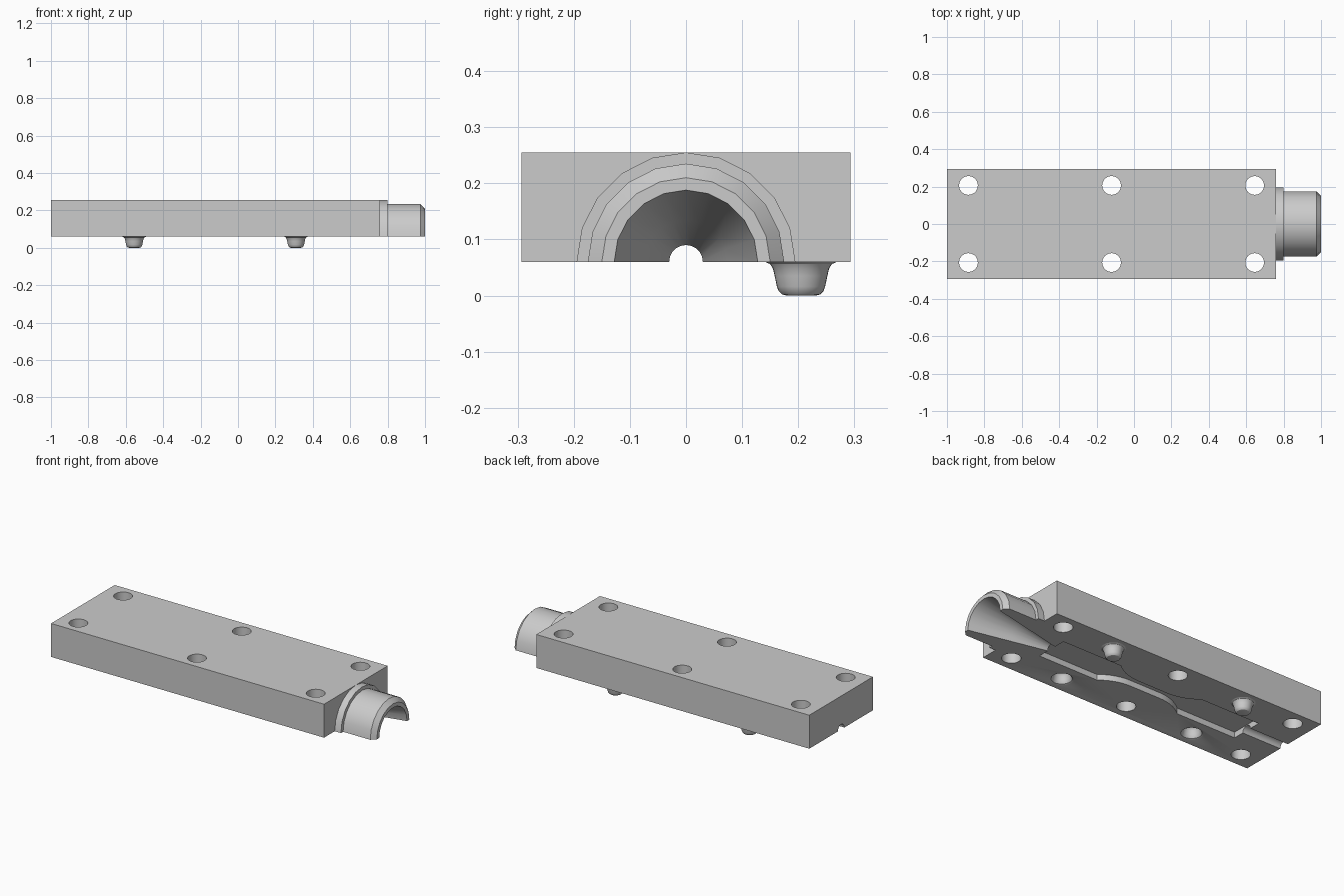
import bpy, bmesh
from math import sin, cos, pi, sqrt

cube = bpy.data.objects.get("Cube")
if cube:
    bpy.data.objects.remove(cube, do_unlink=True)

BASE, TOP = 0.06, 0.255        # parting plane and block top
HALF = 0.293                   # half width of the block

grey = bpy.data.materials.new("plain_grey")
grey.use_nodes = True
grey.diffuse_color = (0.6, 0.6, 0.6, 1)
grey.node_tree.nodes["Principled BSDF"].inputs["Base Color"].default_value = (0.6, 0.6, 0.6, 1)


def finish(name, bm):
    bmesh.ops.recalc_face_normals(bm, faces=bm.faces[:])
    mesh = bpy.data.meshes.new(name)
    bm.to_mesh(mesh)
    bm.free()
    mesh.materials.append(grey)
    obj = bpy.data.objects.new(name, mesh)
    bpy.context.scene.collection.objects.link(obj)
    return obj


def box(name, x0, x1, y, z0, z1):
    bm = bmesh.new()
    bmesh.ops.create_cube(bm, size=1)
    for v in bm.verts:
        v.co = (x1 if v.co.x > 0 else x0, y if v.co.y > 0 else -y, z1 if v.co.z > 0 else z0)
    return finish(name, bm)


def lathe(name, profile, sides, place):
    """Closed solid of revolution from (radius, height); place maps (u, v, h) to a point."""
    bm = bmesh.new()
    rings = [[bm.verts.new(place(r * cos(2 * pi * i / sides), r * sin(2 * pi * i / sides), h))
              for i in range(sides)] for r, h in profile]
    for a, b in zip(rings, rings[1:]):
        for i in range(sides):
            j = (i + 1) % sides
            bm.faces.new((a[i], a[j], b[j], b[i]))
    bm.faces.new(rings[0])
    bm.faces.new(rings[-1])
    return finish(name, bm)


def along_x(u, v, h):
    return (h, u, BASE + v)


def upright(x, y):
    return lambda u, v, h: (x + u, y + v, h)


def cut(obj, cutters):
    for c in cutters:
        mod = obj.modifiers.new("cut", "BOOLEAN")
        mod.operation, mod.solver, mod.object = "DIFFERENCE", "EXACT", c
    bpy.context.view_layer.update()
    mesh = bpy.data.meshes.new_from_object(obj.evaluated_get(bpy.context.evaluated_depsgraph_get()))
    obj.modifiers.clear()
    obj.data = mesh


# Dog-bone pocket: a quarter outline mirrored to all four sides
CENTRE, LENGTH, WIDE, NECK, GAUGE, FILLET = -0.1, 0.65, 0.095, 0.032, 0.098, 0.26
sweep = sqrt(FILLET ** 2 - (FILLET - WIDE + NECK) ** 2)
quarter = [(LENGTH, WIDE)]
for i in range(8, -1, -1):
    d = sweep * i / 8
    quarter.append((GAUGE + d, NECK + FILLET - sqrt(FILLET ** 2 - d ** 2)))
upper = quarter + [(-x, y) for x, y in reversed(quarter)]
outline = upper + [(x, -y) for x, y in reversed(upper)]
bm = bmesh.new()
face = bm.faces.new([bm.verts.new((CENTRE + x, y, BASE - 0.03)) for x, y in outline])
lifted = bmesh.ops.extrude_face_region(bm, geom=[face])["geom"]
for v in lifted:
    if isinstance(v, bmesh.types.BMVert):
        v.co.z = BASE + 0.033
pocket = finish("pocket_cutter", bm)

# Cutters for the pouring funnel, end vent, bolt holes and locating sockets
funnel = lathe("funnel_cutter", [(0.03, 0.52), (0.03, 0.56), (0.1324, 1.02)], 20, along_x)
vent = lathe("vent_cutter", [(0.03, -1.05), (0.03, -0.72)], 20, along_x)
below = box("below_cutter", 0.5, 1.2, 0.5, -0.5, BASE)
holes = [lathe("hole_cutter", [(0.05, 0), (0.05, 0.3)], 32, upright(x, y))
         for x in (-0.885, -0.12, 0.645) for y in (-0.206, 0.206)]

PEG = [(0.066, -0.005), (0.064, 0), (0.055, 0.004), (0.05, 0.012), (0.047, 0.025),
       (0.043, 0.044), (0.04, 0.052), (0.034, 0.058), (0.026, 0.06)]
PEG_X = (-0.555, 0.31)
sockets = [lathe("socket_cutter", [(r, BASE + h) for r, h in PEG], 32, upright(x, -0.205))
           for x in PEG_X]

# Mould block
block = box("mould_block", -1, 0.76, HALF, BASE, TOP)
cut(block, [funnel, vent, pocket] + holes + sockets)

# Stepped half-round nozzle with chamfered lip
nozzle = lathe("nozzle", [(0.195, 0.76), (0.195, 0.8), (0.175, 0.8), (0.175, 0.975), (0.15, 1)],
               20, along_x)
cut(nozzle, [funnel, below])

# Locating pegs under the block
pegs = [lathe("locating_peg", [(r, BASE - h) for r, h in PEG], 32, upright(x, 0.205))
        for x in PEG_X]

for c in [pocket, funnel, vent, below] + holes + sockets:
    bpy.data.objects.remove(c, do_unlink=True)

# Smooth the round surfaces, keep edges sharp
bpy.ops.object.select_all(action="DESELECT")
for obj in [block, nozzle] + pegs:
    obj.select_set(True)
bpy.context.view_layer.objects.active = block
bpy.ops.object.shade_smooth_by_angle(angle=0.53)
